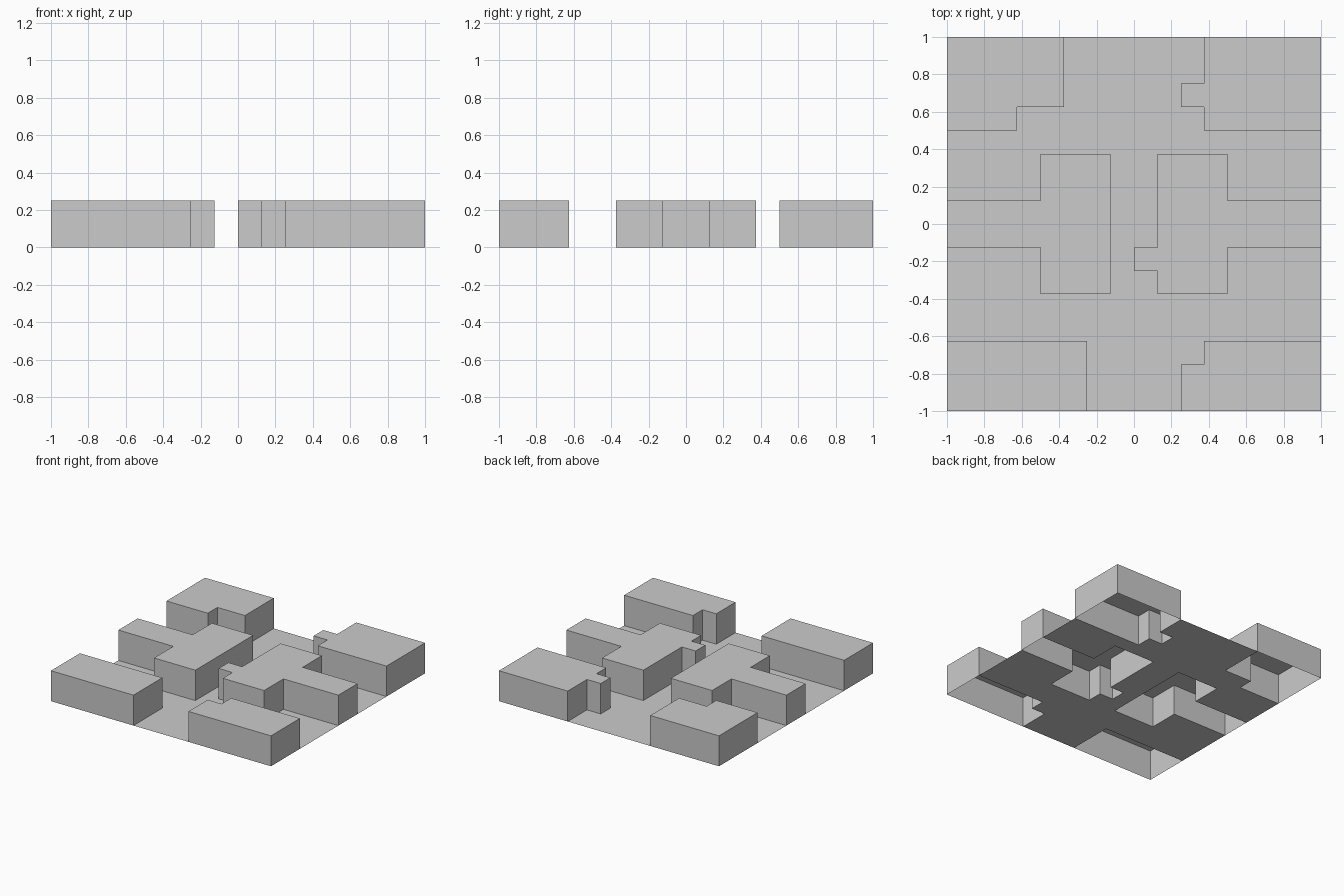
import bpy
import bmesh

if "Cube" in bpy.data.objects:
    bpy.data.objects.remove(bpy.data.objects["Cube"])

HEIGHT = 0.25

# Footprints as rectangles (x0, x1, y0, y1) in eighths of a unit
BLOCKS = {
    "front_left_block": [(-8, -2, -8, -5)],
    "front_right_block": [(3, 8, -8, -5), (2, 3, -8, -6)],
    "middle_left_block": [(-8, -4, -1, 1), (-4, -1, -3, 3)],
    "middle_right_block": [(4, 8, -1, 1), (1, 4, -3, 3), (0, 1, -2, -1)],
    "back_left_block": [(-8, -3, 5, 8), (-8, -5, 4, 5)],
    "back_right_block": [(3, 8, 4, 8), (2, 3, 5, 6)],
}


def inside(face, rects):
    c = face.calc_center_median() * 8
    return any(x0 < c.x < x1 and y0 < c.y < y1 for x0, x1, y0, y1 in rects)


def sheet(rects, keep):
    """Flat 2 x 2 sheet, keeping only the area inside or outside the rectangles."""
    bm = bmesh.new()
    bmesh.ops.create_grid(bm, x_segments=16, y_segments=16, size=1)
    drop = [f for f in bm.faces if inside(f, rects) != keep]
    bmesh.ops.delete(bm, geom=drop, context='FACES')
    bmesh.ops.dissolve_limit(bm, angle_limit=0.01, verts=bm.verts[:], edges=bm.edges[:])
    return bm


def finish(bm, name):
    mesh = bpy.data.meshes.new(name)
    bm.to_mesh(mesh)
    bm.free()
    bpy.context.collection.objects.link(bpy.data.objects.new(name, mesh))


# Raised blocks: a top with walls, open underneath
for name, rects in BLOCKS.items():
    bm = sheet(rects, True)
    bmesh.ops.translate(bm, verts=bm.verts[:], vec=(0, 0, HEIGHT))
    rim = [e for e in bm.edges if e.is_boundary]
    walls = bmesh.ops.extrude_edge_only(bm, edges=rim)["geom"]
    lower = [v for v in walls if isinstance(v, bmesh.types.BMVert)]
    bmesh.ops.translate(bm, verts=lower, vec=(0, 0, -HEIGHT))
    bmesh.ops.recalc_face_normals(bm, faces=bm.faces[:])
    finish(bm, name)

# Thin floor filling the passages between the blocks
finish(sheet([r for rects in BLOCKS.values() for r in rects], False), "floor")
